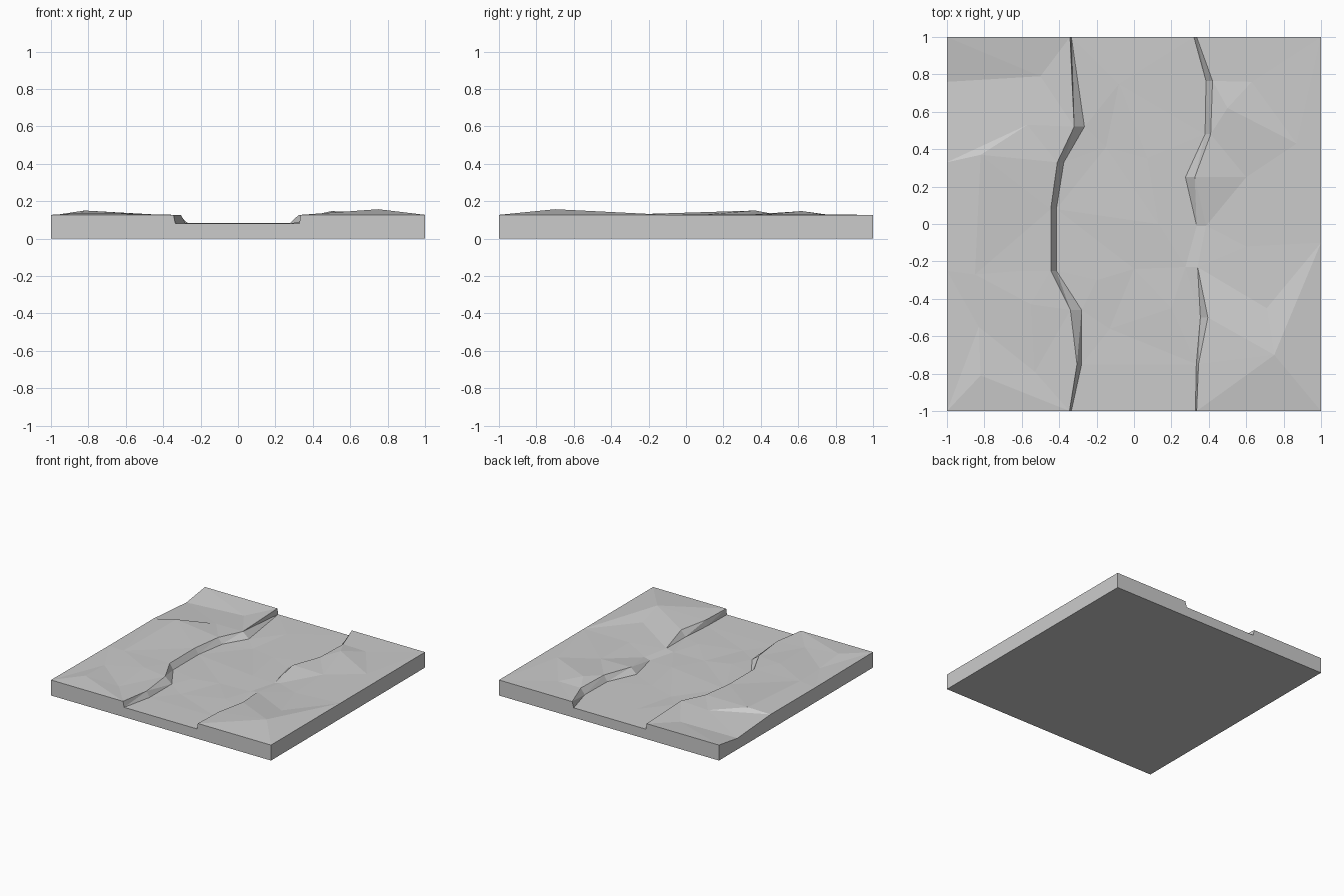
import bpy
import bmesh
from mathutils import Vector
from mathutils.geometry import delaunay_2d_cdt

BED, LAND = 0.08, 0.127

cube = bpy.data.objects.get("Cube")
if cube:
    bpy.data.objects.remove(cube, do_unlink=True)

stone = bpy.data.materials.new("stone_grey")
stone.use_nodes = True
grey = (0.6, 0.6, 0.6, 1)
stone.diffuse_color = grey
stone.node_tree.nodes["Principled BSDF"].inputs["Base Color"].default_value = grey

points, heights, creases = [], [], []


def add_point(x, y, z):
    points.append(Vector((x, y)))
    heights.append(z)
    return len(points) - 1


def add_bank(stations, ford=()):
    """Trace the foot and the rim of a river bank as two crease lines."""
    previous = None
    for y, foot, rim in stations:
        rim_height = 0.093 if y in ford else LAND
        pair = add_point(foot, y, BED), add_point(rim, y, rim_height)
        if previous:
            creases.extend(zip(previous, pair))
        previous = pair


# River banks: y, foot x, rim x
add_bank([
    (1, -0.335, -0.342), (0.52, -0.265, -0.32), (0.33, -0.375, -0.41),
    (0.08, -0.415, -0.445), (-0.25, -0.415, -0.445), (-0.46, -0.28, -0.34),
    (-0.75, -0.28, -0.305), (-1, -0.335, -0.345),
])
add_bank([
    (1, 0.32, 0.335), (0.765, 0.385, 0.42), (0.48, 0.38, 0.41),
    (0.25, 0.275, 0.325), (-0.01, 0.335, 0.385), (-0.23, 0.275, 0.34),
    (-0.5, 0.355, 0.395), (-0.75, 0.333, 0.345), (-1, 0.328, 0.335),
], ford=(-0.01, -0.23))

# Slab corners
for x in (-1, 1):
    for y in (-1, 1):
        add_point(x, y, LAND)

# Left land: ridge, hollow behind it, and low mounds
left_land = [
    (-1, 0.33, 0.123), (-0.82, 0.37, 0.15), (-0.57, 0.53, 0.12),
    (-1, 0.76, 0.092), (-0.5, 0.79, 0.105),
    (-1, -0.25, 0.122), (-0.85, -0.27, 0.13), (-0.6, -0.25, 0.128),
    (-0.83, -0.55, 0.122), (-0.55, -0.43, 0.132),
    (-0.82, -0.81, 0.138), (-0.53, -0.79, 0.12),
]
# Right land: large mound, small mound and the ford slope
right_land = [
    (0.75, -0.7, 0.157), (0.71, -0.45, 0.124), (1, -0.1, LAND),
    (0.5, 0.62, 0.147), (0.63, 0.76, 0.125), (0.87, 0.43, 0.13),
    (0.6, -0.12, 0.115), (0.6, 0.25, 0.122),
]
# Uneven river bed
river_bed = [
    (-0.15, 0.41, 0.073), (0.07, 0.35, 0.083), (-0.08, 0.75, 0.082),
    (-0.2, -0.3, 0.084), (0, -0.24, 0.078), (0.2, -0.45, 0.084),
    (-0.13, -0.56, 0.076), (0.13, 0, 0.084),
]
for spot in left_land + right_land + river_bed:
    add_point(*spot)

# Ridge lines that must stay sharp edges
spots = {(round(p.x, 3), round(p.y, 3)): i for i, p in enumerate(points)}
for start, end in [
    ((-1, 0.33), (-0.82, 0.37)), ((-0.82, 0.37), (-0.57, 0.53)),
    ((-1, 0.33), (-0.57, 0.53)), ((-1, 0.76), (-0.5, 0.79)),
    ((0.75, -0.7), (1, -0.1)), ((0.75, -0.7), (0.395, -0.5)),
    ((0.71, -0.45), (1, -0.1)), ((-0.15, 0.41), (0.07, 0.35)),
]:
    creases.append((spots[start], spots[end]))

# Triangulate the ground surface
flat, _, triangles, sources, _, _ = delaunay_2d_cdt(points, creases, [], 0, 0.00001)
bm = bmesh.new()
verts = [bm.verts.new((p.x, p.y, heights[src[0]] if src else LAND))
         for p, src in zip(flat, sources)]
for tri in triangles:
    bm.faces.new([verts[i] for i in tri])

# Slab sides and underside
rim = [e for e in bm.edges if e.is_boundary]
walls = bmesh.ops.extrude_edge_only(bm, edges=rim)["geom"]
for v in walls:
    if isinstance(v, bmesh.types.BMVert):
        v.co.z = 0
bottom = [e for e in bm.edges if e.is_boundary]
bmesh.ops.contextual_create(bm, geom=bottom)
bmesh.ops.recalc_face_normals(bm, faces=bm.faces[:])

mesh = bpy.data.meshes.new("river_terrain_tile")
bm.to_mesh(mesh)
bm.free()
mesh.materials.append(stone)
tile = bpy.data.objects.new("river_terrain_tile", mesh)
bpy.context.collection.objects.link(tile)
